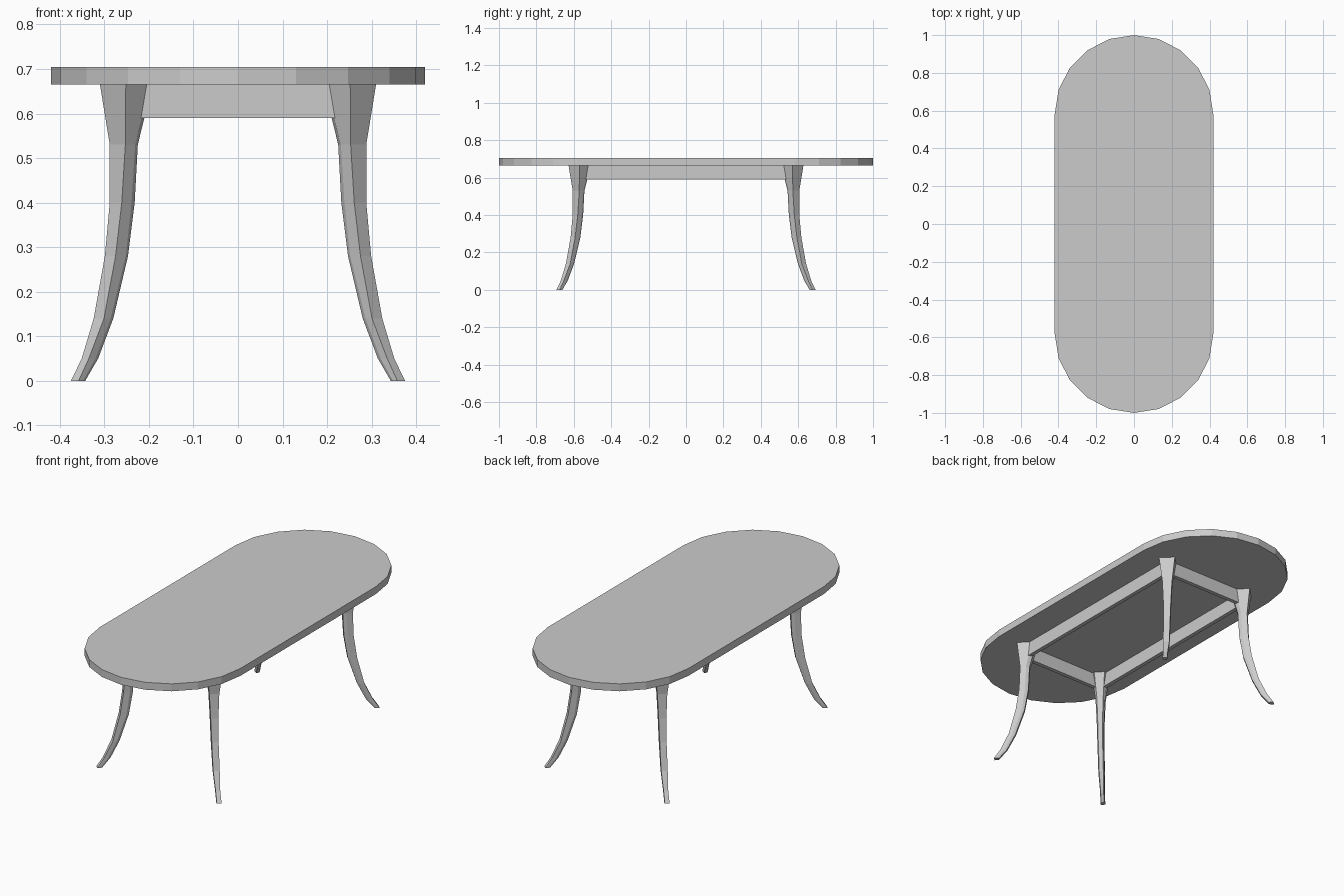
import bpy, bmesh, math

if "Cube" in bpy.data.objects:
    bpy.data.objects.remove(bpy.data.objects["Cube"])


def make_object(name, rings):
    """Loft matching rings of points into a closed, flat-shaded solid."""
    bm = bmesh.new()
    loops = [[bm.verts.new(p) for p in ring] for ring in rings]
    n = len(loops[0])
    for lo, hi in zip(loops, loops[1:]):
        for i in range(n):
            j = (i + 1) % n
            bm.faces.new((lo[i], lo[j], hi[j], hi[i]))
    bm.faces.new(loops[0][::-1])
    bm.faces.new(loops[-1])
    bmesh.ops.recalc_face_normals(bm, faces=bm.faces[:])
    mesh = bpy.data.meshes.new(name)
    bm.to_mesh(mesh)
    bm.free()
    obj = bpy.data.objects.new(name, mesh)
    bpy.context.collection.objects.link(obj)
    return obj


def box(name, x0, x1, y0, y1, z0, z1):
    outline = [(x0, y0), (x1, y0), (x1, y1), (x0, y1)]
    return make_object(name, [[(x, y, z) for x, y in outline] for z in (z0, z1)])


# Table top: stadium outline with ten segments per rounded end
R, CY = 0.42, 0.58
outline = []
for side in (1, -1):
    for i in range(11):
        a = math.radians(18 * i)
        outline.append((side * R * math.cos(a), side * (CY + R * math.sin(a))))
make_object("table_top", [[(x, y, z) for x, y in outline] for z in (0.665, 0.705)])

# Legs: sabre curve splayed along the diagonal, chamfered on the inner side
# (z, outer corner x, side corner x, inner corner x, chamfer x)
LEG = [
    (0.0, 0.375, 0.358, 0.348, 0.343),
    (0.05, 0.351, 0.335, 0.320, 0.314),
    (0.14, 0.324, 0.301, 0.286, 0.280),
    (0.28, 0.299, 0.275, 0.252, 0.247),
    (0.40, 0.288, 0.261, 0.239, 0.232),
    (0.53, 0.288, 0.253, 0.231, 0.225),
    (0.665, 0.310, 0.252, 0.196, 0.192),
]
Y_SHIFT = 0.318


def leg_ring(row, sx, sy):
    z, a, b, c, d = row
    half = [(b, a), (c, a - (b - c))]
    half.append((d, half[1][1] - (c - d) - 0.35 * (a - b)))
    # mirror the half section across the diagonal
    section = half + [(y, x) for x, y in reversed(half)]
    return [(sx * x, sy * (y + Y_SHIFT), z) for x, y in section]


for sx, side in ((1, "right"), (-1, "left")):
    for sy, end in ((-1, "front"), (1, "back")):
        make_object(f"{end}_{side}_leg", [leg_ring(r, sx, sy) for r in LEG])

# Aprons: rails joining the leg tops
T = 0.011
for s, end in ((-1, "front"), (1, "back")):
    box(f"{end}_apron", -0.225, 0.225, s * 0.57 - T, s * 0.57 + T, 0.59, 0.665)
for s, side in ((-1, "left"), (1, "right")):
    box(f"{side}_apron", s * 0.252 - T, s * 0.252 + T, -0.543, 0.543, 0.59, 0.665)
